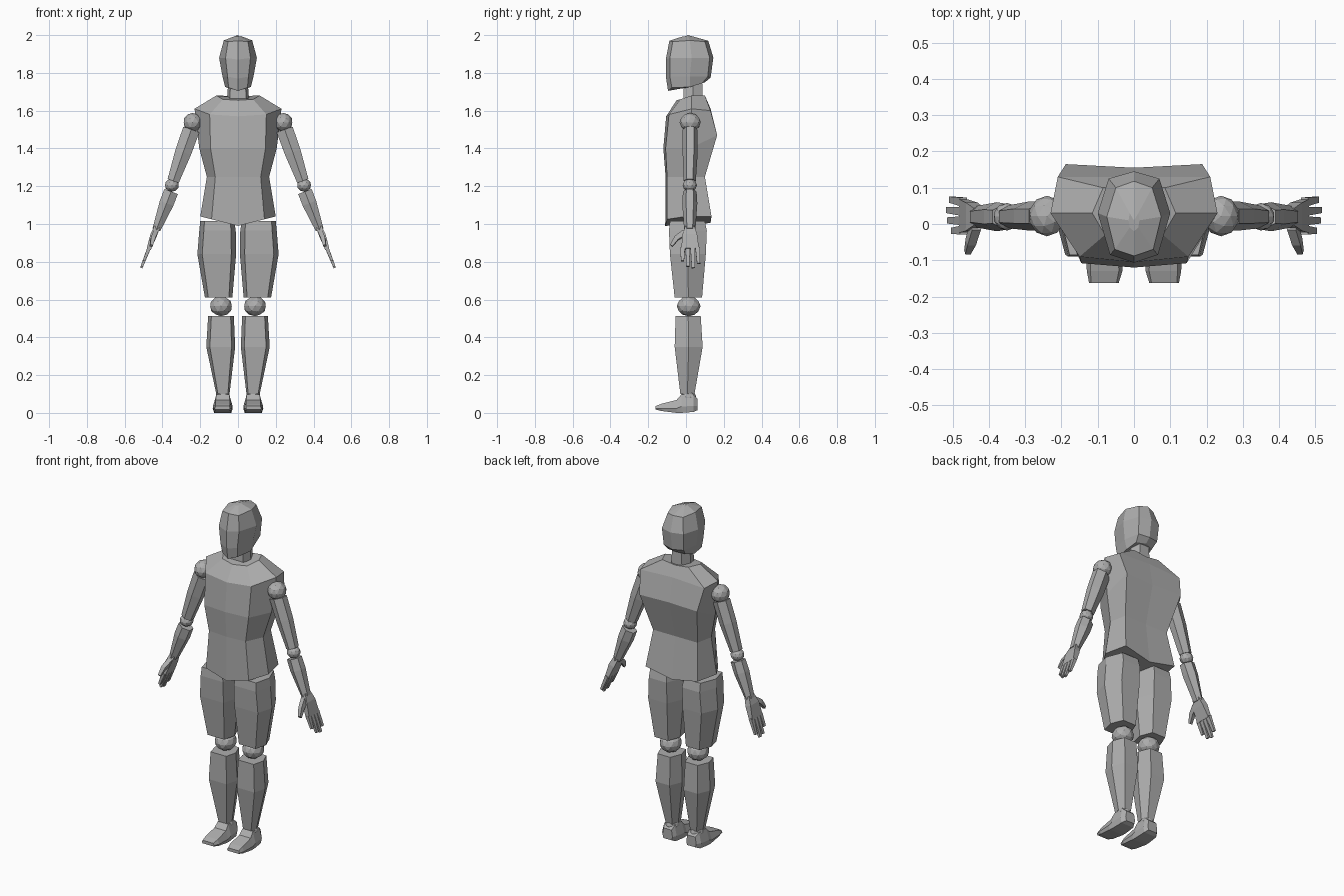
import bpy, bmesh, math
from mathutils import Vector

grey = bpy.data.materials.new("light grey")
grey.diffuse_color = (0.42, 0.42, 0.42, 1)


def finish(name, bm):
    bmesh.ops.recalc_face_normals(bm, faces=bm.faces)
    me = bpy.data.meshes.new(name)
    bm.to_mesh(me)
    bm.free()
    me.materials.append(grey)
    ob = bpy.data.objects.new(name, me)
    bpy.context.collection.objects.link(ob)
    return ob


def loft(name, rings):
    """Skin equal-length rings of points and cap both ends."""
    bm = bmesh.new()
    rows = [[bm.verts.new(p) for p in r] for r in rings]
    n = len(rows[0])
    for a, b in zip(rows, rows[1:]):
        for i in range(n):
            bm.faces.new((a[i], a[(i + 1) % n], b[(i + 1) % n], b[i]))
    bm.faces.new(rows[0][::-1])
    bm.faces.new(rows[-1])
    return finish(name, bm)


def mirrored(half):
    """Half ring, front centre to back centre, completed across x."""
    return half + [(-x, y, z) for x, y, z in half[-2:0:-1]]


def hexa(x0, x1, y0, y1, z, f=0.75, b=0.6):
    """Six-sided limb section: broad front, side ridges, narrower back."""
    c, w, m = (x0 + x1) / 2, (x1 - x0) / 2, (y0 + y1) / 2
    return [(c - w * f, y0, z), (c + w * f, y0, z), (x1, m, z),
            (c + w * b, y1, z), (c - w * b, y1, z), (x0, m, z)]


def ball(name, centre, size):
    bm = bmesh.new()
    bmesh.ops.create_icosphere(bm, subdivisions=2, radius=1)
    for v in bm.verts:
        v.co = Vector([c + v.co[i] * size[i] for i, c in enumerate(centre)])
    return finish(name, bm)


def limb(name, stations, sides=6, turn=0.0):
    """Tube along stations of (centre, in-plane half width, y half width)."""
    axis = (Vector(stations[-1][0]) - Vector(stations[0][0])).normalized()
    u = Vector((0, 1, 0)).cross(axis).normalized()
    v = axis.cross(u)
    rings = []
    for c, a, b in stations:
        rings.append([Vector(c) + u * a * math.cos(t) + v * b * math.sin(t)
                      for t in (turn + i * math.tau / sides for i in range(sides))])
    return loft(name, rings)


# Head, tapering to the crown ridge and the chin
loft("head", [mirrored(r) for r in (
    [(0, -0.095, 1.705), (0.05, -0.075, 1.722), (0.068, 0.02, 1.725), (0.055, 0.085, 1.745), (0, 0.10, 1.75)],
    [(0, -0.105, 1.77), (0.055, -0.085, 1.78), (0.082, 0.02, 1.78), (0.065, 0.115, 1.78), (0, 0.13, 1.775)],
    [(0, -0.107, 1.87), (0.066, -0.085, 1.88), (0.10, 0.03, 1.88), (0.07, 0.125, 1.88), (0, 0.145, 1.88)],
    [(0, -0.088, 1.97), (0.053, -0.07, 1.965), (0.075, 0.02, 1.972), (0.05, 0.10, 1.965), (0, 0.118, 1.97)],
    [(0, -0.02, 1.992), (0.012, -0.01, 1.992), (0.015, 0.01, 1.995), (0.012, 0.03, 1.992), (0, 0.01, 2.0)])])

# Neck
loft("neck", [hexa(-0.06, 0.06, -0.015, 0.09, 1.64), hexa(-0.05, 0.05, -0.01, 0.085, 1.77)])

# Torso from hips up to collar
loft("torso", [mirrored(r) for r in (
    [(0, -0.11, 0.99), (0.14, -0.10, 1.025), (0.20, 0.0, 1.04), (0.17, 0.135, 1.04), (0, 0.13, 1.005)],
    [(0, -0.108, 1.25), (0.12, -0.10, 1.25), (0.165, 0.0, 1.25), (0.145, 0.10, 1.25), (0, 0.10, 1.25)],
    [(0, -0.12, 1.40), (0.145, -0.108, 1.40), (0.205, 0.02, 1.40), (0.188, 0.165, 1.47), (0, 0.155, 1.47)],
    [(0, -0.105, 1.57), (0.15, -0.09, 1.58), (0.23, 0.03, 1.61), (0.21, 0.13, 1.60), (0, 0.13, 1.61)],
    [(0, -0.05, 1.655), (0.08, -0.03, 1.66), (0.115, 0.03, 1.68), (0.085, 0.10, 1.68), (0, 0.10, 1.67)])])


def arm_and_leg():
    """All the parts on the +x side."""
    # Leg: thigh, knee, shin, ankle, foot
    yield loft("thigh", [hexa(0.03, 0.175, -0.06, 0.085, 0.61), hexa(0.01, 0.215, -0.085, 0.105, 0.84),
                         hexa(0.012, 0.205, -0.09, 0.11, 0.965), hexa(0.02, 0.20, -0.085, 0.10, 1.015)])
    yield ball("knee", (0.09, 0.014, 0.565), (0.06, 0.063, 0.053))
    yield loft("shin", [hexa(0.045, 0.115, -0.03, 0.045, 0.10), hexa(0.015, 0.168, -0.06, 0.088, 0.35),
                        hexa(0.022, 0.158, -0.055, 0.078, 0.512)])
    yield ball("ankle", (0.08, 0.012, 0.085), (0.04, 0.042, 0.035))
    foot = []
    for y, x0, x1, z0, z1, taper in ((0.062, 0.045, 0.11, 0.015, 0.075, 0.8), (0.04, 0.032, 0.128, 0.005, 0.095, 0.7),
                                     (-0.025, 0.028, 0.133, 0.0, 0.097, 0.65), (-0.05, 0.028, 0.134, 0.0, 0.068, 0.7),
                                     (-0.13, 0.032, 0.13, 0.01, 0.048, 0.8), (-0.162, 0.042, 0.124, 0.018, 0.036, 0.85)):
        c, w, zm = (x0 + x1) / 2, (x1 - x0) / 2, z0 + (z1 - z0) * 0.35
        foot.append([(c - w * 0.85, y, z0), (c + w * 0.85, y, z0), (c + w, y, zm),
                     (c + w * taper, y, z1), (c - w * taper, y, z1), (c - w, y, zm)])
    yield loft("foot", foot)

    # Arm: shoulder, upper arm, elbow, forearm
    yield ball("shoulder", (0.24, 0.022, 1.538), (0.05, 0.056, 0.05))
    yield limb("upper_arm", [((0.247, 0.022, 1.50), 0.052, 0.04), ((0.29, 0.022, 1.38), 0.05, 0.04),
                             ((0.343, 0.02, 1.228), 0.036, 0.032)], 6, math.pi / 6)
    yield ball("elbow", (0.35, 0.02, 1.205), (0.038, 0.038, 0.034))
    yield limb("forearm", [((0.354, 0.02, 1.172), 0.044, 0.036), ((0.378, 0.02, 1.11), 0.044, 0.04),
                           ((0.432, 0.02, 0.97), 0.025, 0.03)], 6, math.pi / 6)

    # Hand: palm, four fingers, thumb
    yield limb("palm", [((0.428, 0.02, 0.985), 0.022, 0.034), ((0.447, 0.02, 0.94), 0.025, 0.055),
                        ((0.472, 0.022, 0.868), 0.016, 0.066)], 4, math.pi / 4)
    for i, tip in enumerate((0.805, 0.775, 0.768, 0.79)):
        y = -0.017 + 0.026 * i
        dx = (0.868 - tip) * 0.38
        yield limb("finger_%d" % (i + 1), [((0.470, y, 0.875), 0.014, 0.017),
                                           ((0.474 + dx, y * 1.1, tip), 0.009, 0.012)], 4, math.pi / 4)
    yield limb("thumb", [((0.437, -0.005, 0.955), 0.018, 0.022), ((0.45, -0.05, 0.925), 0.017, 0.018),
                         ((0.459, -0.078, 0.885), 0.011, 0.011)], 4, math.pi / 4)


# Both sides of the body
for side, sign in (("left", 1), ("right", -1)):
    for ob in arm_and_leg():
        ob.name = side + "_" + ob.name.split(".")[0]
        if sign < 0:
            for v in ob.data.vertices:
                v.co.x = -v.co.x
            ob.data.flip_normals()
